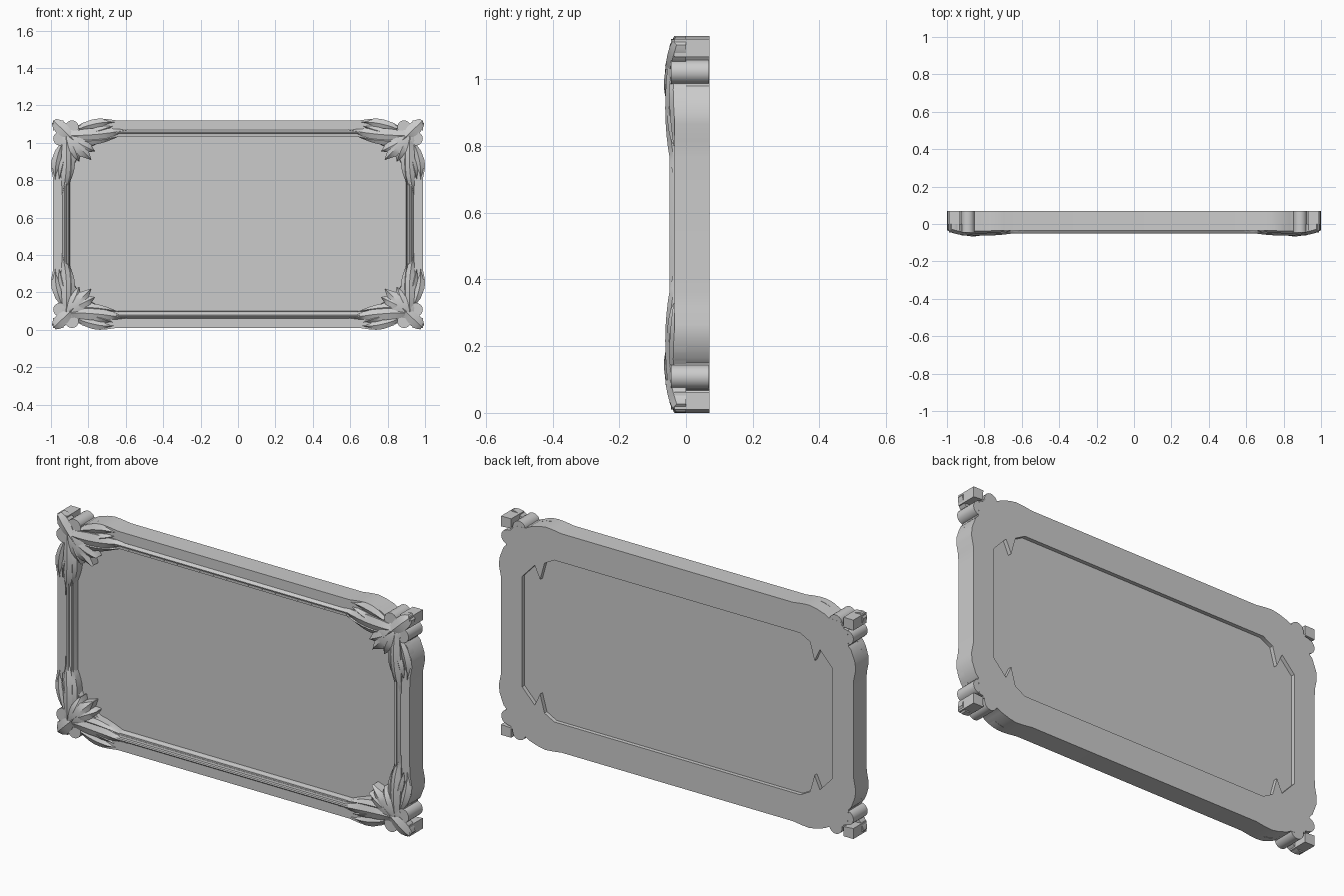
import bpy
import bmesh
import math
from mathutils import Vector

old = bpy.data.objects.get("Cube")
if old:
    bpy.data.objects.remove(old, do_unlink=True)

MID = 0.565      # height of the frame centre
BACK = 0.07      # rear face
FACE = -0.035    # flat front face of the rails

stone = bpy.data.materials.new("plain grey")
stone.use_nodes = True
GREY = (0.6, 0.6, 0.6, 1)
stone.diffuse_color = GREY
stone.node_tree.nodes["Principled BSDF"].inputs["Base Color"].default_value = GREY


def finish(obj, mirrored=False, smooth=True):
    obj.location = (0, 0, MID)
    obj.data.materials.append(stone)
    bpy.ops.object.select_all(action="DESELECT")
    obj.select_set(True)
    bpy.context.view_layer.objects.active = obj
    if smooth:
        bpy.ops.object.shade_smooth_by_angle(angle=math.radians(32))
    if mirrored:
        mod = obj.modifiers.new("four corners", "MIRROR")
        mod.use_axis = (True, False, True)
        mod.use_mirror_merge = False
    return obj


def from_bmesh(name, bm, **kw):
    bmesh.ops.recalc_face_normals(bm, faces=bm.faces)
    mesh = bpy.data.meshes.new(name)
    bm.to_mesh(mesh)
    bm.free()
    obj = bpy.data.objects.new(name, mesh)
    bpy.context.collection.objects.link(obj)
    return finish(obj, **kw)


def full_loop(quarter):
    """Turn one quarter outline (side to top) into the whole closed outline."""
    flip = quarter[::-1]
    return (quarter + [(-u, w) for u, w in flip]
            + [(-u, -w) for u, w in quarter] + [(u, -w) for u, w in flip])


def slab(name, outlines, front, back):
    """Plate with holes, lying between two depths."""
    curve = bpy.data.curves.new(name, "CURVE")
    curve.dimensions = "2D"
    curve.fill_mode = "BOTH"
    curve.extrude = (back - front) / 2
    for quarter in outlines:
        pts = full_loop(quarter)
        spline = curve.splines.new("POLY")
        spline.points.add(len(pts) - 1)
        for p, (u, w) in zip(spline.points, pts):
            p.co = (u, w, 0, 1)
        spline.use_cyclic_u = True
    obj = bpy.data.objects.new(name, curve)
    bpy.context.collection.objects.link(obj)
    bpy.ops.object.select_all(action="DESELECT")
    obj.select_set(True)
    bpy.context.view_layer.objects.active = obj
    bpy.ops.object.convert(target="MESH")
    obj = bpy.context.view_layer.objects.active
    obj.rotation_euler.x = math.pi / 2
    finish(obj)
    obj.location.y = (front + back) / 2
    return obj


def leaf(name, a, b, c, half, depths, crease=0.012, floor=0.0, steps=9):
    """Creased leaf along a bent spine, with skirts down to the floor depth."""
    a, b, c = Vector(a), Vector(b), Vector(c)
    bm = bmesh.new()
    rows = []
    for i in range(steps):
        t = i / (steps - 1)
        pos = a * (1 - t) ** 2 + b * 2 * t * (1 - t) + c * t * t
        d = ((b - a) * (1 - t) + (c - b) * t).normalized()
        side = Vector((-d.y, d.x)) * half * max(0.03, math.sin(math.pi * (0.15 + 0.85 * t)))
        y = depths[0] * (1 - t) ** 2 + depths[1] * 2 * t * (1 - t) + depths[2] * t * t
        l, r = pos + side, pos - side
        rows.append([bm.verts.new(v) for v in (
            (l.x, floor, l.y), (l.x, y + crease, l.y), (pos.x, y, pos.y),
            (r.x, y + crease, r.y), (r.x, floor, r.y))])
    for p, q in zip(rows, rows[1:]):
        for k in range(4):
            bm.faces.new((p[k], p[k + 1], q[k + 1], q[k]))
        bm.faces.new((p[4], p[0], q[0], q[4]))
    bm.faces.new(rows[0])
    bm.faces.new(rows[-1][::-1])
    return from_bmesh(name, bm, mirrored=True)


# Outlines for one quarter, measured from the frame centre
outer = [(0.988, 0.2), (0.99, 0.25), (1.0, 0.3), (0.998, 0.34), (0.975, 0.4),
         (0.96, 0.415), (0.955, 0.494), (0.932, 0.498), (0.936, 0.506),
         (0.988, 0.502), (0.988, 0.555), (0.932, 0.555), (0.934, 0.51),
         (0.925, 0.508), (0.92, 0.525), (0.85, 0.53), (0.83, 0.542),
         (0.78, 0.558), (0.74, 0.565), (0.7, 0.562), (0.65, 0.555)]
opening = [(0.9, 0.22), (0.885, 0.31), (0.85, 0.37), (0.8, 0.41),
           (0.74, 0.44), (0.66, 0.467)]
rear_opening = [(0.87, 0.28), (0.8, 0.355), (0.77, 0.29), (0.745, 0.38), (0.69, 0.41)]

# Frame body, rear lip and flat panel
slab("frame_body", [outer, opening], FACE, 0.05)
slab("rear_lip", [outer, rear_opening], 0.05, BACK)
slab("panel", [[(0.91, 0.475)]], 0.0, 0.049)

# Ridged moulding round the opening
bm = bmesh.new()
rings = []
for out, y in ((0.04, -0.03), (0.036, -0.038), (0.027, -0.05), (0.02, -0.048),
               (0.018, -0.038), (0.008, -0.036), (-0.001, -0.022), (-0.002, 0.002)):
    rings.append([bm.verts.new((u * (1 + out / 0.9), y, w * (1 + out / 0.467)))
                  for u, w in full_loop(opening)])
for p, q in zip(rings, rings[1:]):
    for i in range(len(p)):
        j = (i + 1) % len(p)
        bm.faces.new((p[i], p[j], q[j], q[i]))
from_bmesh("inner_moulding", bm)

# Scroll rolls beside each corner block
for name, u, w in (("side_scroll", 0.952, 0.457), ("top_scroll", 0.888, 0.519)):
    bm = bmesh.new()
    bmesh.ops.create_cone(bm, cap_ends=True, segments=20, radius1=0.036, radius2=0.036, depth=0.114)
    for v in bm.verts:
        x, y, z = v.co
        v.co = (u + x, z + 0.0125, w + y)
    from_bmesh(name, bm, mirrored=True)

# Corner flower
leaf("corner_petal", (0.985, 0.55), (0.95, 0.52), (0.86, 0.43), 0.035, (-0.04, -0.06, -0.065))
leaf("flower_centre", (0.94, 0.5), (0.87, 0.43), (0.785, 0.345), 0.05, (-0.045, -0.085, -0.05))
leaf("flower_upper_lobe", (0.9, 0.46), (0.83, 0.42), (0.765, 0.39), 0.038, (-0.055, -0.075, -0.045))
leaf("flower_lower_lobe", (0.9, 0.45), (0.87, 0.4), (0.85, 0.335), 0.035, (-0.055, -0.075, -0.045))

# Long leaves lying along the rails
leaf("top_rail_leaf", (0.92, 0.475), (0.76, 0.47), (0.59, 0.505), 0.034, (-0.055, -0.075, -0.04))
leaf("top_inner_leaf", (0.87, 0.45), (0.78, 0.435), (0.64, 0.468), 0.022, (-0.05, -0.065, -0.04))
leaf("top_spike", (0.82, 0.48), (0.74, 0.5), (0.67, 0.525), 0.02, (-0.05, -0.065, -0.04))
leaf("side_rail_leaf", (0.92, 0.475), (0.905, 0.3), (0.94, 0.155), 0.03, (-0.055, -0.075, -0.04))
leaf("side_inner_leaf", (0.9, 0.43), (0.88, 0.32), (0.905, 0.21), 0.02, (-0.05, -0.065, -0.04))
leaf("side_spike", (0.92, 0.38), (0.945, 0.3), (0.955, 0.24), 0.018, (-0.05, -0.065, -0.04))

# Outer leaves shaping the silhouette
leaf("top_outer_leaf", (0.85, 0.51), (0.75, 0.55), (0.66, 0.545), 0.026, (-0.05, -0.052, -0.037))
leaf("side_outer_leaf", (0.945, 0.42), (0.985, 0.33), (0.975, 0.235), 0.024, (-0.05, -0.052, -0.037))
